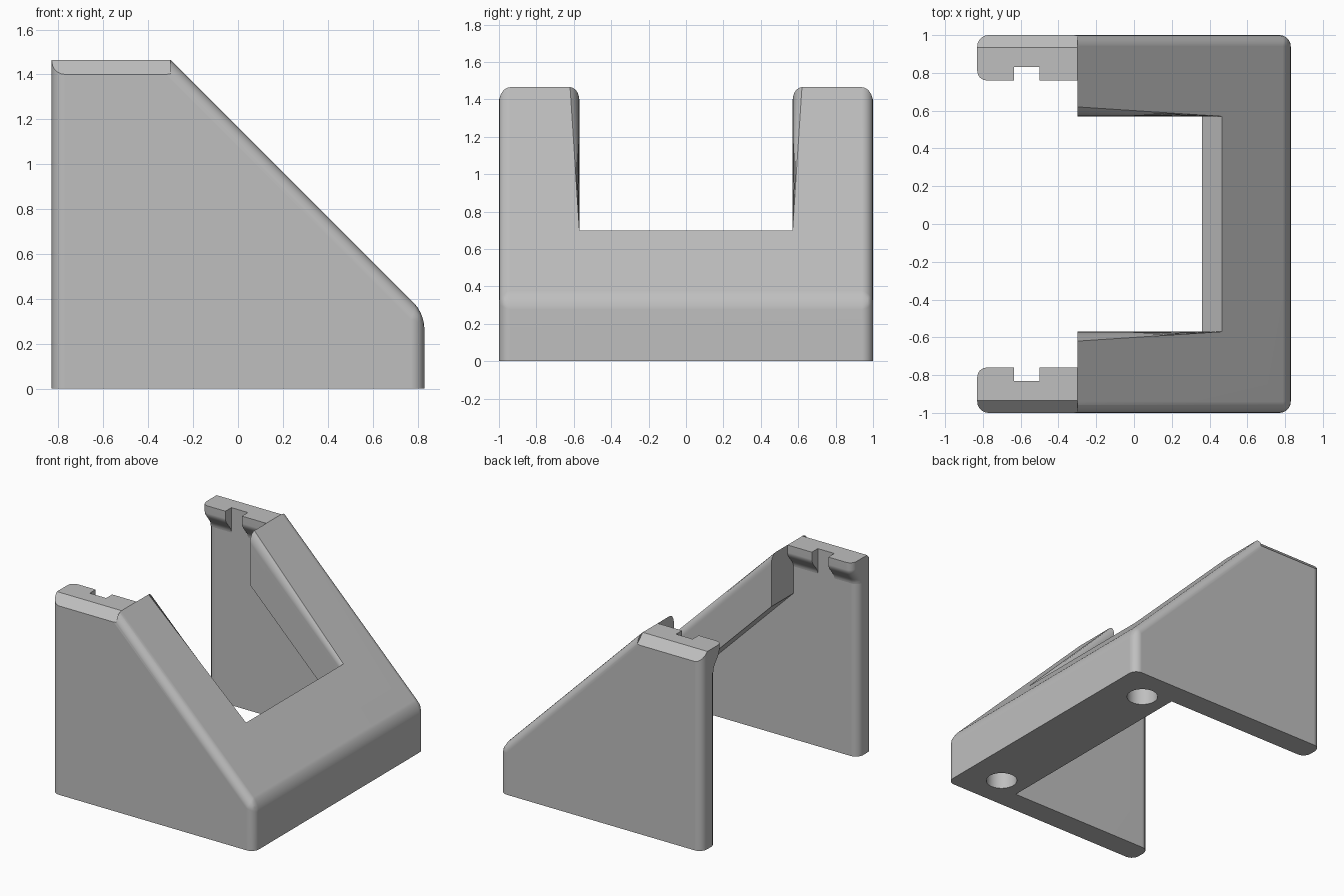
import bpy, bmesh, math
from mathutils import Vector

TOP, BACK, FRONT, SHOULDER = 1.465, -0.83, 0.83, -0.3
SLOPE = SHOULDER + TOP            # the sloped face lies on x + z = SLOPE
PLATE, OPEN, R = 0.83, 0.57, 0.06

if "Cube" in bpy.data.objects:
    bpy.data.objects.remove(bpy.data.objects["Cube"])

grey = bpy.data.materials.new("plain grey")
grey.use_nodes = True
GREY = (0.52, 0.52, 0.52, 1)
grey.diffuse_color = GREY
grey.node_tree.nodes["Principled BSDF"].inputs["Base Color"].default_value = GREY


def prism(name, profile, axis, lo, hi):
    """Extrude a closed profile: (x, z) along y or (y, z) along x."""
    bm = bmesh.new()
    place = (lambda p, t: (p[0], t, p[1])) if axis == "y" else (lambda p, t: (t, p[0], p[1]))
    face = bm.faces.new([bm.verts.new(place(p, lo)) for p in profile])
    ext = bmesh.ops.extrude_face_region(bm, geom=[face])
    step = Vector((0, hi - lo, 0) if axis == "y" else (hi - lo, 0, 0))
    bmesh.ops.translate(bm, vec=step, verts=[v for v in ext["geom"] if isinstance(v, bmesh.types.BMVert)])
    bmesh.ops.recalc_face_normals(bm, faces=bm.faces)
    mesh = bpy.data.meshes.new(name)
    bm.to_mesh(mesh)
    bm.free()
    mesh.materials.append(grey)
    obj = bpy.data.objects.new(name, mesh)
    bpy.context.collection.objects.link(obj)
    return obj


def round_edges(obj, rule, radius, segments=5):
    """Round every edge whose two end points satisfy the rule."""
    bm = bmesh.new()
    bm.from_mesh(obj.data)
    edges = [e for e in bm.edges if rule(e.verts[0].co, e.verts[1].co)]
    bmesh.ops.bevel(bm, geom=edges, offset=radius, offset_type='OFFSET', segments=segments,
                    profile=0.5, affect='EDGES', clamp_overlap=True)
    bm.to_mesh(obj.data)
    bm.free()


def activate(obj):
    bpy.ops.object.select_all(action='DESELECT')
    obj.select_set(True)
    bpy.context.view_layer.objects.active = obj


def cut(obj, cutter):
    cutter.hide_render = True
    mod = obj.modifiers.new("cut", 'BOOLEAN')
    mod.operation, mod.solver, mod.object = 'DIFFERENCE', 'EXACT', cutter
    activate(obj)
    bpy.ops.object.modifier_apply(modifier=mod.name)
    bpy.data.objects.remove(cutter)


def finish(obj):
    activate(obj)
    bpy.ops.object.shade_smooth_by_angle(angle=math.radians(30))
    mod = obj.modifiers.new("even shading", 'WEIGHTED_NORMAL')
    mod.keep_sharp = True


def near(a, b):
    return abs(a - b) < 0.002


def upright(a, b):
    return near(a.x, b.x) and near(a.y, b.y)


def on_slope(v):
    return near(v.x + v.z, SLOPE)


# Solid wedge with rounded outer edges
bracket = prism("bracket", [(BACK, 0), (FRONT, 0), (FRONT, SLOPE - FRONT),
                            (SHOULDER, TOP), (BACK, TOP)], "y", -1, 1)
round_edges(bracket, lambda a, b: upright(a, b) or (
    on_slope(a) and on_slope(b) and not (near(a.x, SHOULDER) and near(b.x, SHOULDER))), R)

# Hollow between the side plates, below the sloped frame
under = SLOPE - 0.385
inner = 0.36
cut(bracket, prism("hollow_cutter", [(-2, -1), (inner, -1), (inner, under - inner),
    (SHOULDER, under - SHOULDER), (SHOULDER, 2), (-2, 2)], "y", -PLATE, PLATE))

# Opening through the sloped frame, its lower wall square to the slope
edge = 0.465
cut(bracket, prism("opening_cutter", [(-2, -1), (inner, -1), (inner, SLOPE - 2 * edge + inner),
    (edge, SLOPE - edge), (1.2, SLOPE - 2 * edge + 1.2), (-2, 3)], "y", -OPEN, OPEN))

for s in (-1, 1):
    # Chamfer along the outer top edge of each plate
    cut(bracket, prism("chamfer_cutter", [(s * 1.1, 1.3), (s * 1.1, 1.6), (s * 0.8, 1.6)],
                       "x", -1, SHOULDER))
    # Blind screw hole in the underside
    bpy.ops.mesh.primitive_cylinder_add(vertices=40, radius=0.105, depth=0.6, location=(0.555, s * 0.75, 0))
    cut(bracket, bpy.context.object)

# Soft inner edges of the frame and the plates' back edges
round_edges(bracket, lambda a, b: near(abs(a.y), OPEN) and near(a.y, b.y)
            and on_slope(a) and on_slope(b), 0.05)
round_edges(bracket, lambda a, b: upright(a, b) and near(a.x, BACK) and near(abs(a.y), PLATE), R)
finish(bracket)

# Curled lips at the top of each plate, split by a notch
for s, side in ((-1, "front"), (1, "back")):
    curl = []
    for i in range(11):
        t = i / 10
        y = 0.76 + 0.07 * (1 - math.cos(math.pi * t)) / 2
        curl.append((s * y, 1.41 - 0.13 * t))
    profile = [(s * 0.9, TOP), (s * 0.76, TOP)] + curl + [(s * 0.9, 1.28)]
    for part, lo, hi in (("outer", BACK, -0.635), ("inner", -0.5, SHOULDER)):
        lip = prism(f"{side}_lip_{part}", profile, "x", lo, hi)
        if part == "outer":
            round_edges(lip, lambda a, b: near(a.x, BACK) and near(b.x, BACK)
                        and abs(a.y) < PLATE - 0.001 and abs(b.y) < PLATE + 0.001
                        and not near(a.z, b.z), 0.05, 4)
        finish(lip)
